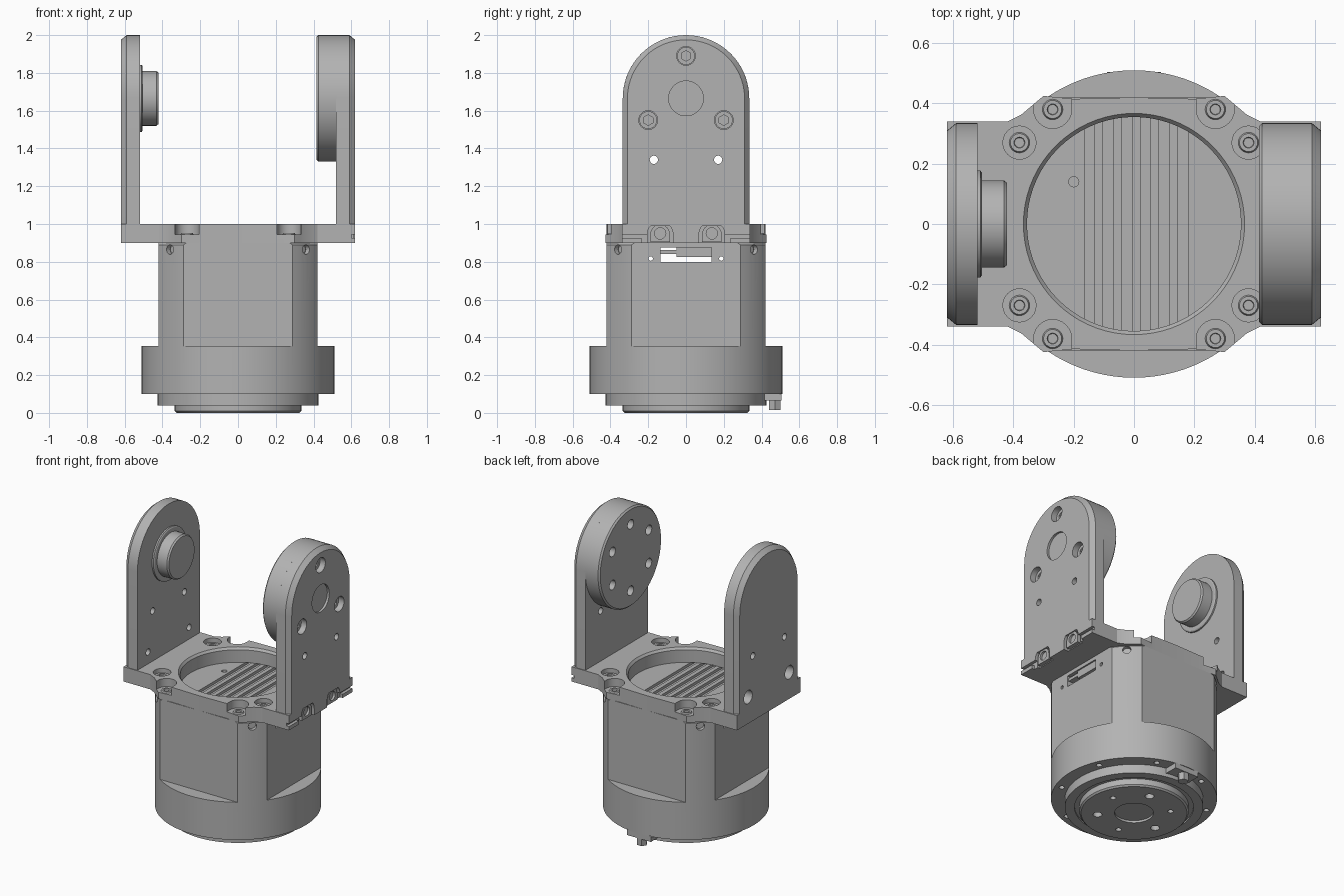
import bpy, bmesh
from math import sin, cos, pi, radians
from mathutils import Vector, Matrix

if "Cube" in bpy.data.objects:
    bpy.data.objects.remove(bpy.data.objects["Cube"])

grey = bpy.data.materials.new("machined_grey")
grey.use_nodes = True
grey.diffuse_color = (0.45, 0.45, 0.45, 1)
grey.node_tree.nodes["Principled BSDF"].inputs["Base Color"].default_value = (0.45, 0.45, 0.45, 1)

SIDES = (-1, 1)
CORNERS = [(a, b) for a in SIDES for b in SIDES]


def loft(name, rings):
    """Skin a stack of closed rings and cap both ends."""
    bm = bmesh.new()
    rows = [[bm.verts.new(p) for p in ring] for ring in rings]
    n = len(rows[0])
    for low, high in zip(rows, rows[1:]):
        for i in range(n):
            j = (i + 1) % n
            bm.faces.new((low[i], low[j], high[j], high[i]))
    bm.faces.new(rows[0])
    bm.faces.new(rows[-1])
    bmesh.ops.recalc_face_normals(bm, faces=bm.faces)
    mesh = bpy.data.meshes.new(name)
    bm.to_mesh(mesh)
    bm.free()
    mesh.materials.append(grey)
    obj = bpy.data.objects.new(name, mesh)
    bpy.context.collection.objects.link(obj)
    return obj


def turned(name, profile, centre=(0, 0, 0), axis=(0, 0, 1), sides=32):
    """Round part from (radius, distance along axis) pairs."""
    turn = Vector((0, 0, 1)).rotation_difference(Vector(axis)).to_matrix()
    rings = []
    for r, h in profile:
        rings.append([Vector(centre) + turn @ Vector((r * cos(2 * pi * i / sides),
                      r * sin(2 * pi * i / sides), h)) for i in range(sides)])
    return loft(name, rings)


def box(name, x, y, z):
    return loft(name, [[(x[0], y[0], h), (x[1], y[0], h), (x[1], y[1], h), (x[0], y[1], h)] for h in z])


def cut(target, cutter):
    cutter.hide_render = True
    mod = target.modifiers.new("cut", "BOOLEAN")
    mod.operation = "DIFFERENCE"
    mod.solver = "EXACT"
    mod.object = cutter
    bpy.context.view_layer.objects.active = target
    bpy.ops.object.modifier_apply(modifier=mod.name)
    bpy.data.objects.remove(cutter)


def drill(target, r, centre, axis, depth, sides=24):
    """Hole running from just outside the surface along axis."""
    cut(target, turned("drill", [(r, -0.02), (r, depth)], centre, axis, sides))


def arch(x, r, centre_z, foot, y=0, steps=32):
    top = [(x, y + r * cos(pi * i / steps), centre_z + r * sin(pi * i / steps)) for i in range(steps + 1)]
    return top + [(x, y - r, foot), (x, y + r, foot)]


# motor housing: round skirt, squared off above
body = turned("motor_housing", [(0.42, 0.05), (0.425, 0.1), (0.51, 0.1), (0.51, 0.89), (0.5, 0.9)], sides=96)
for s in SIDES:
    outer = sorted((s * 0.42, s * 0.6))
    cut(body, box("flat", outer, (-0.6, 0.6), (0.355, 1)))
    cut(body, box("flat", (-0.6, 0.6), outer, (0.355, 1)))
# cooling grooves in the top
for i in range(6):
    x = -0.165 + i * 0.062
    cut(body, box("groove", (x, x + 0.034), (-0.37, 0.37), (0.882, 0.95)))
drill(body, 0.017, (-0.2, 0.14, 0.9), (0, 0, -1), 0.015, 16)
# cable slot and pin holes through the housing
cut(body, box("slot", (-0.6, 0.6), (-0.135, 0.135), (0.8, 0.875)))
for s in SIDES:
    drill(body, 0.012, (-0.6, s * 0.187, 0.817), (1, 0, 0), 1.3, 12)
# corner screw recesses
for a, b in CORNERS:
    drill(body, 0.026, (a * 0.362, b * 0.362, 0.865), (-a, -b, 0), 0.03, 16)
    turned("corner_screw", [(0.019, 0), (0.019, 0.02)], (a * 0.345, b * 0.345, 0.865), (-a, -b, 0), 16)
# holes in the underside of the skirt
for i in range(8):
    t = radians(22.5 + 45 * i)
    drill(body, 0.018, (0.465 * cos(t), 0.465 * sin(t), 0.1), (0, 0, 1), 0.03, 12)

connector = box("connector", (-0.41, 0.41), (-0.05, 0.135), (0.826, 0.88))
box("connector_key", (-0.41, 0.41), (-0.135, -0.05), (0.842, 0.862))

# lower collar with a clearance groove around the output flange
collar = turned("lower_collar", [(0.425, 0.04), (0.425, 0.11)], sides=96)
cut(collar, turned("ring_gap", [(0.365, 0), (0.365, 0.075)], sides=96))
flange = turned("output_flange", [(0.325, 0), (0.335, 0.01), (0.335, 0.1)], sides=96)
drill(flange, 0.12, (0, 0, 0), (0, 0, 1), 0.015, 48)
for i in range(6):
    t = radians(60 * i + 15)
    drill(flange, 0.028 if i % 2 else 0.018, (0.225 * cos(t), 0.225 * sin(t), 0), (0, 0, 1), 0.04, 20)

# rear locating tab
box("locating_tab", (-0.09, 0.09), (0.385, 0.505), (0.065, 0.105))
turned("locating_pin", [(0.034, 0.015), (0.036, 0.07)], (0, 0.47, 0), sides=6)

# bracket base
quarter = [(0.62, 0.34), (0.42, 0.34), (0.375, 0.362), (0.33, 0.4), (0.3, 0.425), (0.2, 0.415), (0, 0.42)]
half = quarter + [(-x, y) for x, y in reversed(quarter[:-1])]
outline = half + [(x, -y) for x, y in reversed(half)]
base = loft("bracket_base", [[(x, y, z) for x, y in outline] for z in (0.9, 1.0)])
cut(base, turned("opening", [(0.355, 0.85), (0.355, 0.985), (0.375, 1.01)], sides=72))
for a, b in CORNERS:
    drill(base, 0.063, (a * 0.27, b * 0.38, 1), (0, 0, -1), 0.055)
    cut(base, box("notch_mouth", (a * 0.27 - 0.063, a * 0.27 + 0.063),
                  sorted((b * 0.38, b * 0.46)), (0.945, 1.05)))
    drill(base, 0.055, (a * 0.38, b * 0.27, 1), (0, 0, -1), 0.03)
    for x, y, z in ((0.27, 0.38, 0.945), (0.38, 0.27, 0.97)):
        turned("base_screw", [(0.034, 0), (0.03, 0.008), (0.018, 0.008), (0.014, -0.01)],
               (a * x, b * y, z), sides=24)
# clip notches on the end of the base
for s in SIDES:
    cut(base, loft("clip_notch", [arch(x, 0.068, 0.945, 0.85, s * 0.137, 16) for x in (0.585, 0.65)]))
    cut(base, box("step_notch", (0.6, 0.65), sorted((s * 0.205, s * 0.235)), (0.85, 0.945)))
    cut(base, box("step_notch", (0.6, 0.65), sorted((s * 0.22, s * 0.36)), (0.925, 0.945)))
    clip = loft("clip", [arch(x, 0.052, 0.945, 0.905, s * 0.137, 16) for x in (0.57, 0.612)])
    drill(clip, 0.03, (0.612, s * 0.137, 0.95), (-1, 0, 0), 0.015, 20)

# upright arms with a chamfered outer rim
AXLE = 1.665
arms = {}
for s, name in ((1, "drive_arm"), (-1, "idler_arm")):
    arms[s] = loft(name, [arch(s * x, r, AXLE, 0.99) for x, r in ((0.52, 0.335), (0.59, 0.335), (0.62, 0.31))])
    for y in (-0.17, 0.17):
        drill(arms[s], 0.022, (s * 0.64, y, 1.34), (-s, 0, 0), 0.2, 20)

# idler arm: mounting holes and bearing boss
for y in (-0.22, 0.22):
    drill(arms[-1], 0.045, (-0.62, y, 1.08), (1, 0, 0), 0.06)
    drill(arms[-1], 0.022, (-0.62, y, 1.08), (1, 0, 0), 0.2)
turned("boss_collar", [(0.178, 0), (0.178, 0.015), (0.17, 0.02)], (-0.525, 0, AXLE), (1, 0, 0), 48)
turned("bearing_boss", [(0.145, 0), (0.145, 0.098), (0.137, 0.108)], (-0.53, 0, AXLE), (1, 0, 0), 48)

# drive arm: counterbored screws around a shallow centre recess
drill(arms[1], 0.092, (0.62, 0, AXLE), (-1, 0, 0), 0.015, 40)
for y, z in ((0, 1.89), (-0.2, 1.55), (0.2, 1.55)):
    drill(arms[1], 0.05, (0.62, y, z), (-1, 0, 0), 0.05)
    screw = turned("arm_screw", [(0.047, -0.02), (0.047, 0.012)], (0.57, y, z), (1, 0, 0), 24)
    drill(screw, 0.028, (0.582, y, z), (-1, 0, 0), 0.02, 6)

# drive horn on the inner face
horn = turned("drive_horn", [(0.325, 0.415), (0.335, 0.425), (0.335, 0.525)], (0, 0, AXLE), (1, 0, 0), 72)
for i in range(6):
    t = radians(60 * i + 30)
    drill(horn, 0.032, (0.415, 0.225 * cos(t), AXLE + 0.225 * sin(t)), (1, 0, 0), 0.05, 20)

# smooth curved walls, keep edges crisp
for obj in bpy.context.scene.objects:
    if obj.type == "MESH":
        bpy.ops.object.select_all(action="DESELECT")
        obj.select_set(True)
        bpy.context.view_layer.objects.active = obj
        bpy.ops.object.shade_smooth_by_angle(angle=radians(25))
